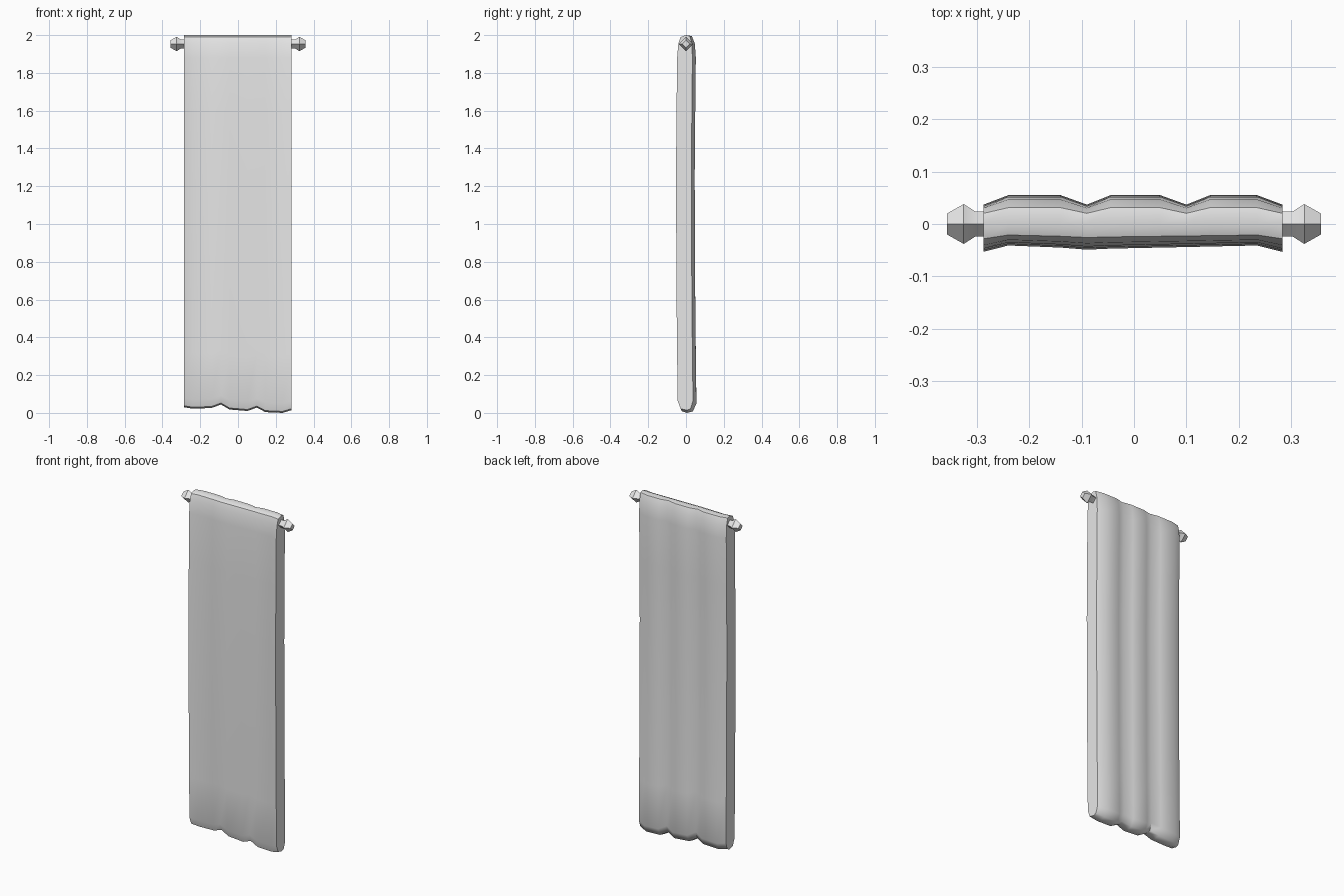
import bpy, bmesh, math

cube = bpy.data.objects.get("Cube")
if cube:
    bpy.data.objects.remove(cube)

# Single plain grey colour
grey = bpy.data.materials.new("plain_grey")
grey.use_nodes = True
colour = (0.8, 0.8, 0.8, 1)
grey.diffuse_color = colour
grey.node_tree.nodes["Principled BSDF"].inputs["Base Color"].default_value = colour


def finish(name, bm, angle):
    bmesh.ops.recalc_face_normals(bm, faces=bm.faces)
    mesh = bpy.data.meshes.new(name)
    bm.to_mesh(mesh)
    bm.free()
    mesh.materials.append(grey)
    obj = bpy.data.objects.new(name, mesh)
    bpy.context.collection.objects.link(obj)
    bpy.ops.object.select_all(action="DESELECT")
    obj.select_set(True)
    bpy.context.view_layer.objects.active = obj
    bpy.ops.object.shade_smooth_by_angle(angle=math.radians(angle))
    return obj


def loft(bm, rings):
    """Skin a row of closed rings and cap both ends."""
    rows = [[bm.verts.new(p) for p in ring] for ring in rings]
    n = len(rows[0])
    for a, b in zip(rows, rows[1:]):
        for i in range(n):
            bm.faces.new((a[i], a[(i + 1) % n], b[(i + 1) % n], b[i]))
    bm.faces.new(rows[0])
    bm.faces.new(rows[-1])


# Cloth columns: x, front y, back y, hem height
columns = [
    (-0.287, -0.047, 0.034, 0.030), (-0.24, -0.035, 0.052, 0.022),
    (-0.14, -0.039, 0.052, 0.026), (-0.09, -0.043, 0.034, 0.044),
    (-0.045, -0.041, 0.052, 0.018), (0.05, -0.039, 0.052, 0.010),
    (0.10, -0.038, 0.034, 0.028), (0.145, -0.037, 0.052, 0.004),
    (0.235, -0.035, 0.052, 0.0), (0.283, -0.047, 0.034, 0.014),
]
# Cloth side rows: height, sway in y
rows = [(0.05, 0.003), (0.3, 0.0), (0.6, -0.003), (1.25, -0.006),
        (1.6, -0.003), (1.88, 0.0)]


def cloth_ring(x, front, back, hem):
    lift = [(z + hem * max(0, 1 - z), s) for z, s in rows]
    ring = [(x, front + s, z) for z, s in lift]
    ring += [(x, front * 0.86, 1.955), (x, front * 0.6, 1.99), (x, 0, 2.0),
             (x, back * 0.6, 1.995), (x, back * 0.9, 1.955)]
    ring += [(x, back + s, z) for z, s in reversed(lift)]
    ring += [(x, back * 0.7, hem + 0.008), (x, 0.006, hem),
             (x, front * 0.6, hem + 0.008)]
    return ring


bm = bmesh.new()
loft(bm, [cloth_ring(*c) for c in columns])
finish("cloth_banner", bm, 50)

# Rod through the top hem
ROD_Z = 1.953


def square_ring(x, r):
    return [(x, r * math.cos(a * math.pi / 2), ROD_Z + r * math.sin(a * math.pi / 2))
            for a in range(4)]


bm = bmesh.new()
loft(bm, [square_ring(x, 0.024) for x in (-0.28, 0.28)])
finish("hanging_rod", bm, 30)

# Faceted finials on both rod ends
for side, label in ((1, "left"), (-1, "right")):
    bm = bmesh.new()
    profile = [(0.27, 0.024), (0.303, 0.024), (0.325, 0.038), (0.357, 0.02)]
    loft(bm, [square_ring(side * x, r) for x, r in profile])
    finish(label + "_finial", bm, 30)
